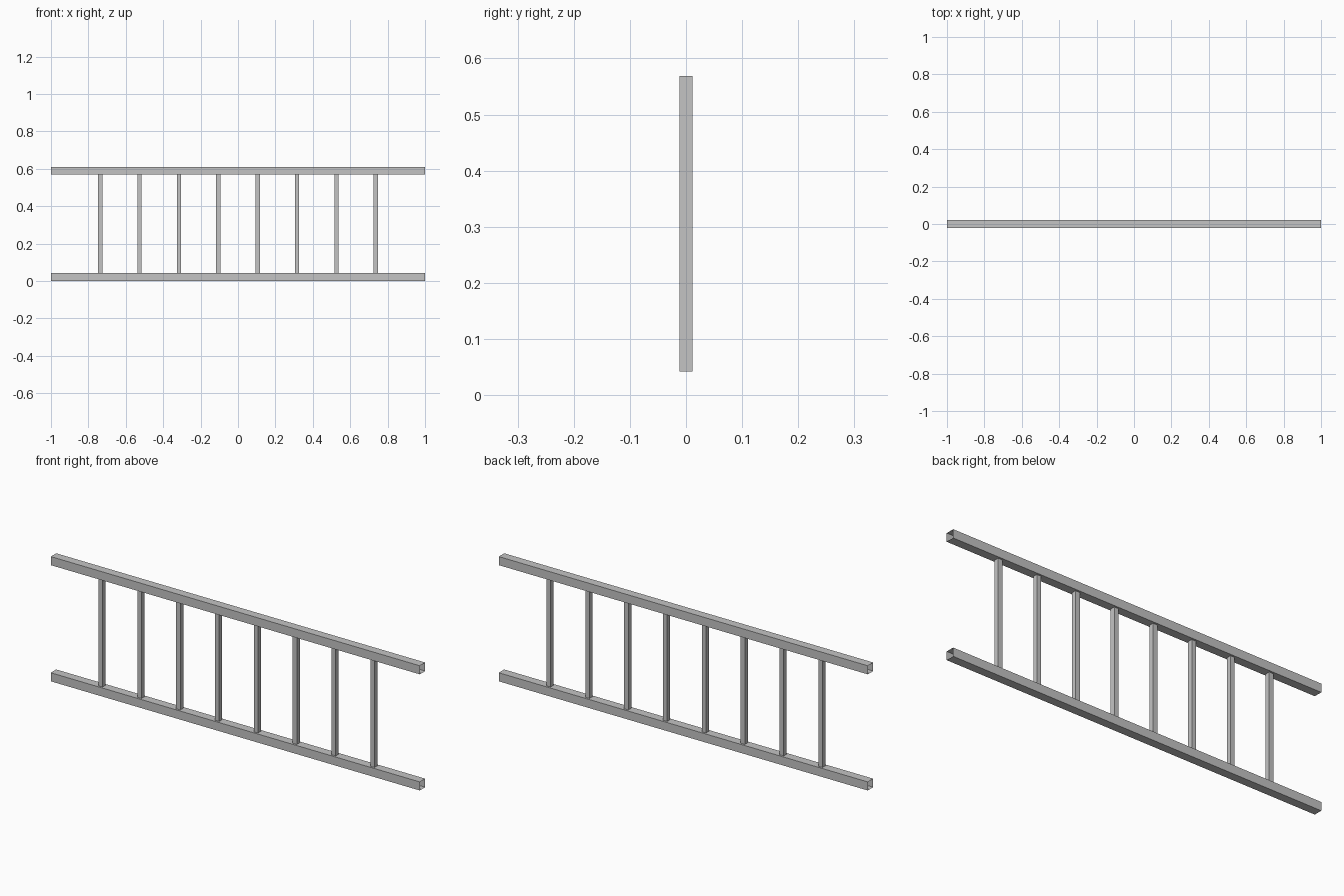
import bpy
import bmesh
from mathutils import Matrix

cube = bpy.data.objects.get("Cube")
if cube:
    bpy.data.objects.remove(cube, do_unlink=True)

LENGTH, HEIGHT = 2.0, 0.611
RAIL, RUNG = 0.042, 0.023
RUNG_COUNT, RUNG_PITCH = 8, 0.2105

metal = bpy.data.materials.new("light grey metal")
metal.use_nodes = True
grey = (0.55, 0.55, 0.55, 1)
metal.diffuse_color = grey
metal.node_tree.nodes["Principled BSDF"].inputs["Base Color"].default_value = grey


def square_tube(name, size, axis, location):
    """Thin box section with both ends open along the given axis."""
    bm = bmesh.new()
    bmesh.ops.create_cube(bm, size=1, matrix=Matrix.Diagonal((*size, 1)))
    bm.normal_update()
    ends = [f for f in bm.faces if abs(f.normal[axis]) > 0.5]
    bmesh.ops.delete(bm, geom=ends, context="FACES_ONLY")
    mesh = bpy.data.meshes.new(name)
    bm.to_mesh(mesh)
    bm.free()
    mesh.materials.append(metal)
    obj = bpy.data.objects.new(name, mesh)
    obj.location = location
    bpy.context.collection.objects.link(obj)


# Long rails
for name, z in (("lower_rail", RAIL / 2), ("upper_rail", HEIGHT - RAIL / 2)):
    square_tube(name, (LENGTH, RAIL, RAIL), 0, (0, 0, z))

# Rungs between the inner rail faces
for i in range(RUNG_COUNT):
    x = (i - (RUNG_COUNT - 1) / 2) * RUNG_PITCH
    square_tube(f"rung_{i + 1}", (RUNG, RUNG, HEIGHT - 2 * RAIL), 2, (x, 0, HEIGHT / 2))
